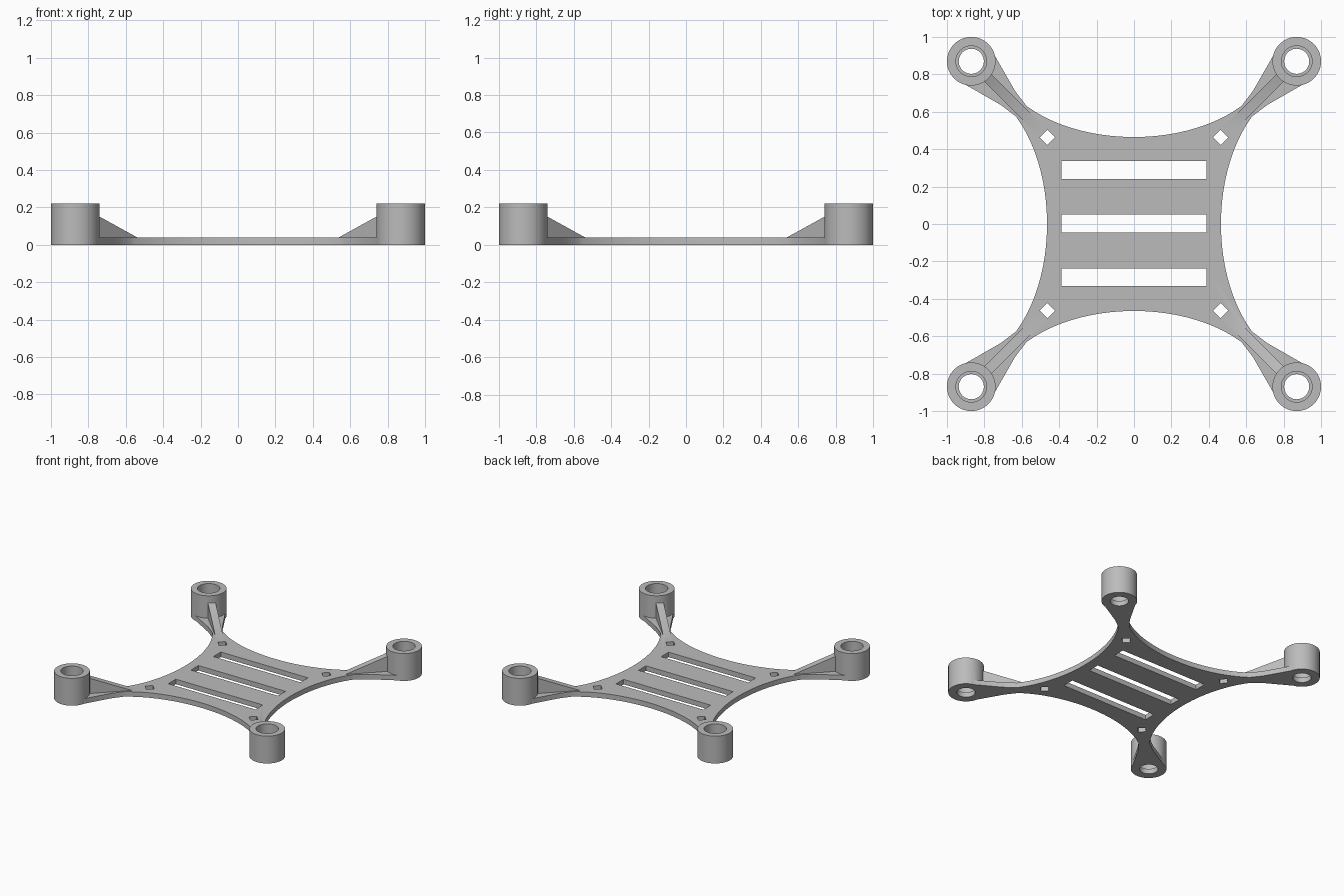
import bpy, bmesh, math
from mathutils import Matrix, Vector

cube = bpy.data.objects.get("Cube")
if cube:
    bpy.data.objects.remove(cube)

PLATE, HEIGHT = 0.04, 0.22      # plate thickness, motor mount height
MOUNT, RADIUS = 0.87, 0.13      # mount centre offset and outer radius
CORNERS = [(1, 1), (-1, 1), (-1, -1), (1, -1)]

grey = bpy.data.materials.new("plain grey")
grey.use_nodes = True
colour = (0.5, 0.5, 0.5, 1)
grey.diffuse_color = colour
grey.node_tree.nodes["Principled BSDF"].inputs["Base Color"].default_value = colour


def make(name, bm):
    bmesh.ops.recalc_face_normals(bm, faces=bm.faces)
    mesh = bpy.data.meshes.new(name)
    bm.to_mesh(mesh)
    bm.free()
    mesh.materials.append(grey)
    ob = bpy.data.objects.new(name, mesh)
    bpy.context.collection.objects.link(ob)
    return ob


def prism(name, points, offset):
    """Extrude a flat polygon along an offset."""
    bm = bmesh.new()
    face = bm.faces.new([bm.verts.new(p) for p in points])
    new = bmesh.ops.extrude_face_region(bm, geom=[face], use_keep_orig=True)["geom"]
    bmesh.ops.translate(bm, vec=offset, verts=[v for v in new if isinstance(v, bmesh.types.BMVert)])
    return make(name, bm)


def cylinder(name, x, y, radius, z0, z1):
    bm = bmesh.new()
    bmesh.ops.create_cone(bm, cap_ends=True, segments=64, radius1=radius, radius2=radius,
                          depth=z1 - z0, matrix=Matrix.Translation((x, y, (z0 + z1) / 2)))
    return make(name, bm)


def box(name, x, y, sx, sy, turn=0):
    bm = bmesh.new()
    bmesh.ops.create_cube(bm, size=1, matrix=Matrix.Translation((x, y, 0))
                          @ Matrix.Rotation(turn, 4, "Z") @ Matrix.Diagonal((sx, sy, 0.3, 1)))
    return make(name, bm)


def combine(target, tool, operation):
    mod = target.modifiers.new(operation.title(), "BOOLEAN")
    mod.operation, mod.object, mod.solver = operation, tool, "EXACT"
    bpy.context.view_layer.objects.active = target
    bpy.ops.object.modifier_apply(modifier=mod.name)
    bpy.data.objects.remove(tool)


# Plate: each side is a shallow elliptical scoop flaring into the mounts
scoop = [(0.75 * math.sin(a), 0.93 - 0.465 * math.cos(a))
         for a in (math.radians(2.5 * i) for i in range(-20, 21))]
side = [(-0.75, 0.91), (-0.635, 0.71)] + scoop + [(0.635, 0.71), (0.75, 0.91)]
outline = []
for quarter in range(4):
    turn = Matrix.Rotation(-quarter * math.pi / 2, 3, "Z")
    outline += [turn @ Vector((x, y, 0)) for x, y in side]
frame = prism("drone_frame", outline, (0, 0, PLATE))

# Motor mounts and sloping ribs
for sx, sy in CORNERS:
    combine(frame, cylinder("motor_mount", sx * MOUNT, sy * MOUNT, RADIUS, 0, HEIGHT), "UNION")
    half = 0.02
    profile = [(0.56, PLATE), (0.56, 0.01), (0.785, 0.01), (0.785, 0.164)]
    points = [(sx * (d - half), sy * (d + half), z) for d, z in profile]
    combine(frame, prism("rib", points, (sx * 2 * half, -sy * 2 * half, 0)), "UNION")

# Motor bores, screw holes and strap slots
for sx, sy in CORNERS:
    x, y = sx * MOUNT, sy * MOUNT
    combine(frame, cylinder("bore", x, y, 0.082, PLATE, 0.4), "DIFFERENCE")
    combine(frame, cylinder("bore_outlet", x, y, 0.067, -0.1, 0.1), "DIFFERENCE")
    combine(frame, box("square_hole", sx * 0.463, sy * 0.463, 0.057, 0.057, math.pi / 4), "DIFFERENCE")
for y in (-0.285, 0.003, 0.288):
    combine(frame, box("slot", 0, y, 0.776, 0.095), "DIFFERENCE")

bpy.ops.object.select_all(action="DESELECT")
frame.select_set(True)
bpy.context.view_layer.objects.active = frame
bpy.ops.object.shade_smooth_by_angle(angle=math.radians(30))
